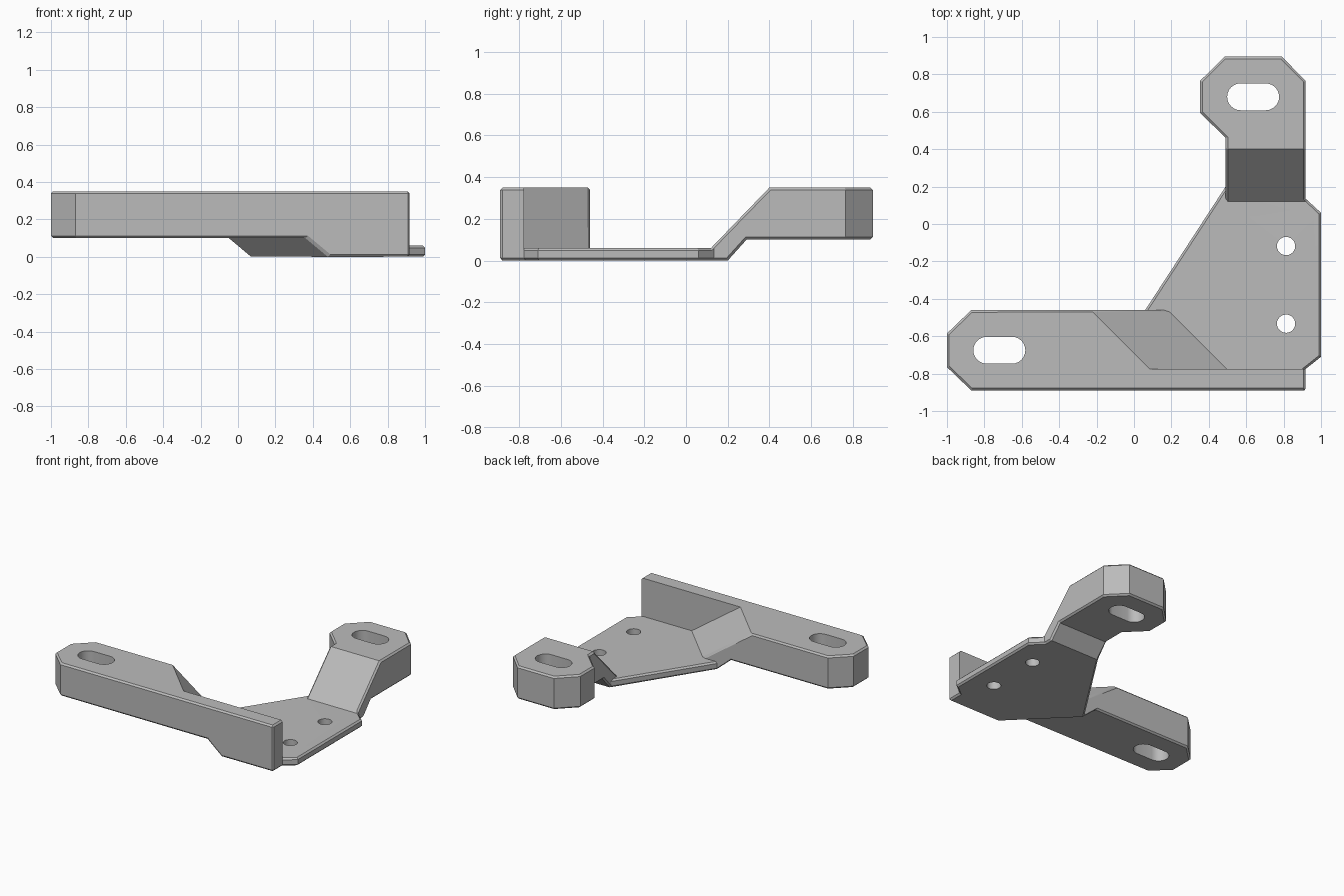
import bpy, bmesh, math

if "Cube" in bpy.data.objects:
    bpy.data.objects.remove(bpy.data.objects["Cube"], do_unlink=True)

HEIGHT, PLATE, LIFT = 0.35, 0.06, 0.1   # overall height, plate thickness, arm underside
WALL_Y, ARM_Y = -0.775, -0.46           # inner wall face, back of left arm
BEVEL = 0.012

metal = bpy.data.materials.new("grey_metal")
metal.use_nodes = True
grey = (0.5, 0.5, 0.5, 1)
metal.diffuse_color = grey
metal.node_tree.nodes["Principled BSDF"].inputs["Base Color"].default_value = grey


def loft(name, pts, z0, z1, top=None):
    """Solid between a polygon at z0 and a matching polygon at z1."""
    bm = bmesh.new()
    low = [bm.verts.new((x, y, z0)) for x, y in pts]
    high = [bm.verts.new((x, y, z1)) for x, y in (top or pts)]
    bm.faces.new(low)
    bm.faces.new(high)
    for i in range(len(low)):
        j = (i + 1) % len(low)
        bm.faces.new((low[i], low[j], high[j], high[i]))
    bmesh.ops.recalc_face_normals(bm, faces=bm.faces)
    mesh = bpy.data.meshes.new(name)
    bm.to_mesh(mesh)
    bm.free()
    obj = bpy.data.objects.new(name, mesh)
    bpy.context.collection.objects.link(obj)
    mesh.materials.append(metal)
    return obj


def cut(obj, cutter):
    """Subtract the cutter from the object and discard it."""
    mod = obj.modifiers.new("cut", 'BOOLEAN')
    mod.operation, mod.solver, mod.object = 'DIFFERENCE', 'EXACT', cutter
    graph = bpy.context.evaluated_depsgraph_get()
    mesh = bpy.data.meshes.new_from_object(obj.evaluated_get(graph))
    obj.modifiers.clear()
    obj.data = mesh
    bpy.data.objects.remove(cutter, do_unlink=True)


def slot(cx, cy, half, r, n=24):
    """Outline of a rounded slot; half = 0 gives a circle."""
    pts = []
    for side, start in ((1, -math.pi / 2), (-1, math.pi / 2)):
        for i in range(n // 2 + (1 if half else 0)):
            a = start + 2 * math.pi * i / n
            pts.append((cx + side * half + r * math.cos(a), cy + r * math.sin(a)))
    return pts


# Whole bracket outline at full height
outline = [(-1, -0.765), (-0.87, -0.89), (0.91, -0.89), (0.918, -0.88), (0.918, WALL_Y),
           (1, -0.71), (1, 0.06), (0.918, 0.135), (0.918, 0.765), (0.79, 0.895),
           (0.485, 0.895), (0.353, 0.765), (0.353, 0.595), (0.49, 0.46), (0.49, 0.2),
           (0.06, ARM_Y), (-0.87, ARM_Y), (-1, -0.585)]
bracket = loft("mounting_bracket", outline, 0, HEIGHT)

# Pocket above the plate, ending at the diagonal ramp of the left arm
over = 0.5
foot = [(0.18 - 0.06, ARM_Y + 0.06), (0.18 + ARM_Y - WALL_Y, WALL_Y),
        (1.8, WALL_Y), (1.8, ARM_Y + 0.06)]
run = (over - PLATE) * math.sqrt(2)
cut(bracket, loft("left_pocket", foot, PLATE, over, [(x - run, y) for x, y in foot]))

# Pocket above the plate, ending at the ramp of the rear arm
run = (over - PLATE) * 0.28 / 0.29
cut(bracket, loft("rear_pocket", [(0, ARM_Y), (1.2, ARM_Y), (1.2, 0.12), (0, 0.12)], PLATE, over,
                  [(0, ARM_Y), (1.2, ARM_Y), (1.2, 0.12 + run), (0, 0.12 + run)]))
cut(bracket, loft("ramp_notch", [(0.4, 0.05), (0.49, 0.05), (0.49, 0.2), (0.4, 0.2)], PLATE, over))

# Raised undersides of both arms
under = [(-1.2, -0.4), (-1.2, -1), (0.48, -1), (-0.12, -0.4)]
cut(bracket, loft("left_underside", [(x + 0.24 if x > -1 else x, y) for x, y in under],
                  -LIFT, LIFT, under))
cut(bracket, loft("rear_underside", [(0.2, 0.11), (1.2, 0.11), (1.2, 1.2), (0.2, 1.2)], -LIFT, LIFT,
                  [(0.2, 0.29), (1.2, 0.29), (1.2, 1.2), (0.2, 1.2)]))

# Small chamfer on the outer rims
bm = bmesh.new()
bm.from_mesh(bracket.data)
bmesh.ops.remove_doubles(bm, verts=bm.verts, dist=0.0005)
bmesh.ops.dissolve_limit(bm, angle_limit=0.01, verts=bm.verts, edges=bm.edges)
rims = []
for e in bm.edges:
    if len(e.link_faces) != 2 or not e.is_convex:
        continue
    upright = [abs(f.normal.z) < 0.05 for f in e.link_faces]
    inner_wall = all(abs(v.co.y - WALL_Y) < 0.002 for v in e.verts)
    if upright[0] != upright[1] and not inner_wall:
        rims.append(e)
bmesh.ops.bevel(bm, geom=rims, offset=BEVEL, segments=1, profile=0.5,
                affect='EDGES', clamp_overlap=True)
bm.to_mesh(bracket.data)
bm.free()

# Slots in the arms and round holes in the plate
for cx, cy, half, r in ((-0.72, -0.675, 0.067, 0.072), (0.637, 0.68, 0.067, 0.072),
                        (0.813, -0.118, 0, 0.049), (0.813, -0.533, 0, 0.049)):
    cut(bracket, loft("hole", slot(cx, cy, half, r), -0.2, 0.6))

bpy.ops.object.select_all(action='DESELECT')
bracket.select_set(True)
bpy.context.view_layer.objects.active = bracket
bpy.ops.object.shade_smooth_by_angle(angle=math.radians(25))
